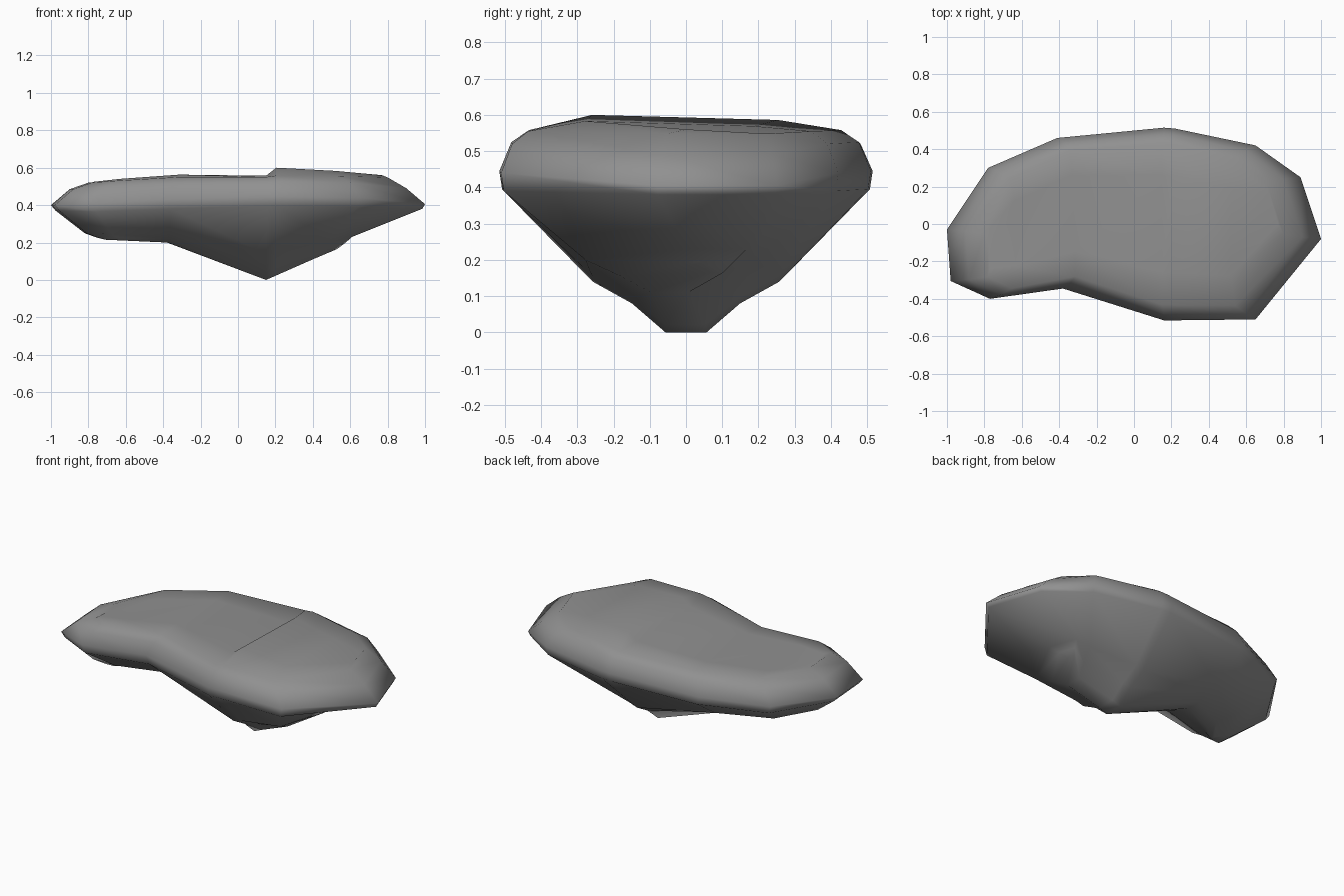
import bpy, bmesh, math

if "Cube" in bpy.data.objects:
    bpy.data.objects.remove(bpy.data.objects["Cube"])

# Outline: stations from left to right, (x, y) along the front and back edges
front = [(-.98, -.305), (-.77, -.40), (-.38, -.345), (.16, -.515), (.22, -.515), (.65, -.51), (1.0, -.08)]
back = [(-1.0, -.03), (-.78, .30), (-.41, .46), (.16, .515), (.22, .51), (.65, .42), (.89, .25)]
N = len(front)

# Rings from top plateau to keel: width factor, back-edge drop, station x, station z
rings = [
    (.50, .014, [-.78, -.64, -.33, .15, .205, .52, .77], [.525, .54, .563, .557, .60, .583, .56]),
    (.84, 0, [-.80, -.66, -.34, .15, .205, .54, .80], [.52, .53, .55, .55, .558, .555, .548]),
    (.935, 0, [-.90, -.72, -.37, .16, .21, .60, .90], [.485, .495, .51, .52, .525, .52, .49]),
    (1.0, 0, None, [.40, .41, .43, .445, .445, .44, .405]),
    (.985, 0, [-.975, -.765, -.39, .16, .22, .64, .985], [.37, .365, .38, .395, .395, .39, .38]),
    (.50, 0, [-.82, -.68, -.38, .15, .20, .48, .61], [.25, .245, .25, .14, .155, .20, .23]),
    (.29, 0, [-.76, -.64, -.38, .15, .20, .44, .57], [.228, .225, .22, .08, .095, .155, .195]),
    (.11, 0, [-.71, -.60, -.38, .15, .20, .40, .53], [.215, .21, .20, 0, .022, .11, .165]),
]

bm = bmesh.new()


def make_ring(s, drop, xs, zs):
    fs, bs = [], []
    for i in range(N):
        (fx, fy), (bx, by) = front[i], back[i]
        mid = (fy + by) / 2
        if xs:  # keep the widest x of each pair on the station line, scale the skew
            edge = min(fx, bx) if i < N // 2 else max(fx, bx)
            fx, bx = xs[i] + (fx - edge) * s, xs[i] + (bx - edge) * s
        fs.append(bm.verts.new((fx, mid + (fy - mid) * s, zs[i])))
        bs.append(bm.verts.new((bx, mid + (by - mid) * s, zs[i] - drop)))
    return fs + bs[::-1]


loops = [make_ring(*r) for r in rings]

# Side bands
for a, b in zip(loops, loops[1:]):
    for i in range(2 * N):
        j = (i + 1) % (2 * N)
        bm.faces.new((a[i], b[i], b[j], a[j]))

# Plateau and keel strips
for loop in (loops[0], loops[-1]):
    for i in range(N - 1):
        bm.faces.new((loop[i], loop[i + 1], loop[2 * N - 2 - i], loop[2 * N - 1 - i]))

bmesh.ops.recalc_face_normals(bm, faces=bm.faces)
mesh = bpy.data.meshes.new("floating_rock")
bm.to_mesh(mesh)
bm.free()
rock = bpy.data.objects.new("floating_rock", mesh)
bpy.context.collection.objects.link(rock)

# Dark stone colour
stone = bpy.data.materials.new("dark_stone")
stone.diffuse_color = (.28, .28, .28, 1)
stone.use_nodes = True
stone.node_tree.nodes["Principled BSDF"].inputs["Base Color"].default_value = stone.diffuse_color
mesh.materials.append(stone)

# Smooth shading
bpy.context.view_layer.objects.active = rock
rock.select_set(True)
bpy.ops.object.shade_smooth_by_angle(angle=math.radians(80))
